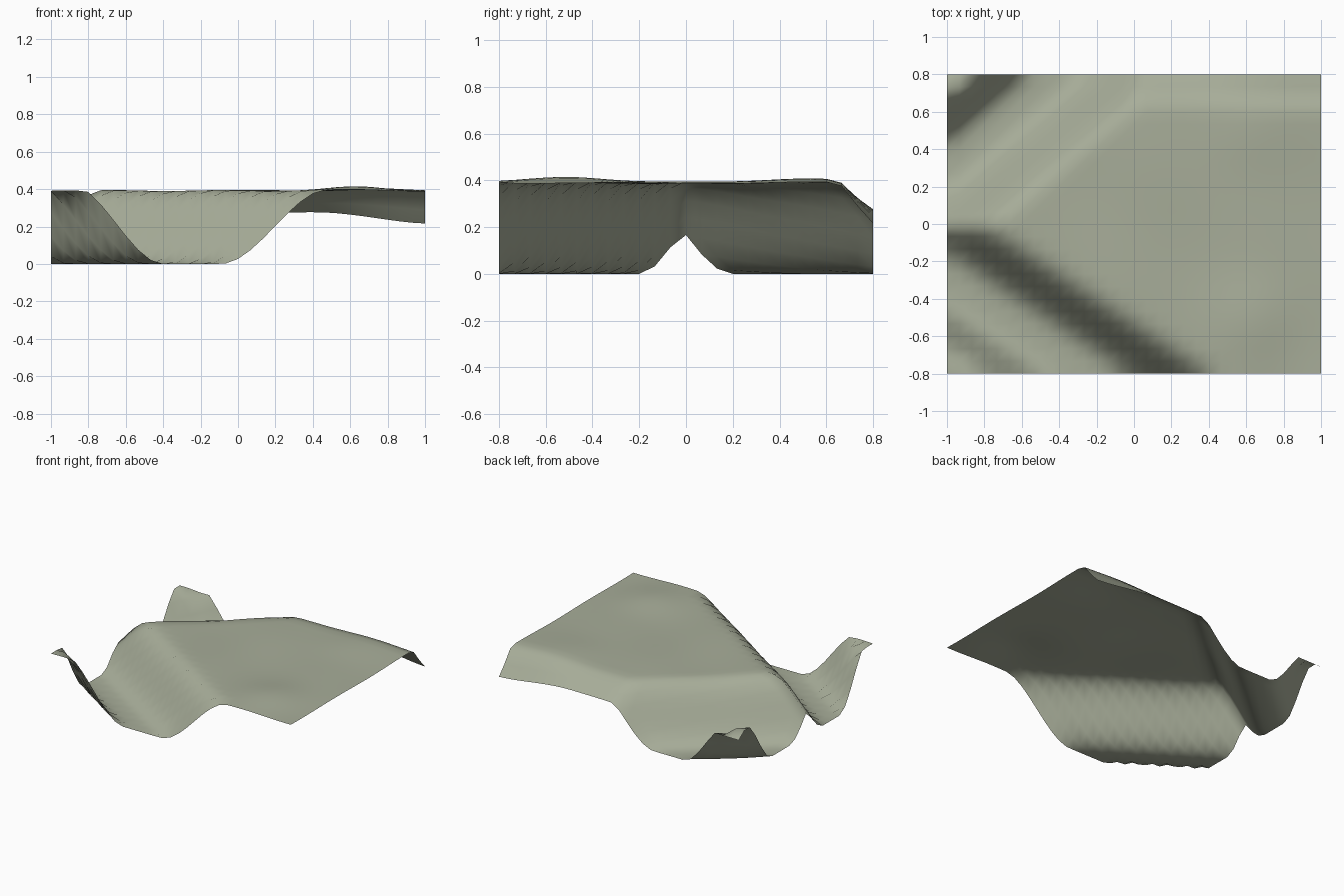
import bpy, bmesh, math

cube = bpy.data.objects.get("Cube")
if cube:
    bpy.data.objects.remove(cube, do_unlink=True)

WIDTH, DEPTH, CELL = 2.0, 1.6, 1 / 15
PLATEAU = 0.39


def ramp(v, start, end):
    """Smooth climb from 0 to 1 between start and end."""
    t = min(max((v - start) / (end - start), 0), 1)
    return t * t * (3 - 2 * t)


def bump(x, y, cx, cy, size):
    return math.exp(-((x - cx) ** 2 + (y - cy) ** 2) / size ** 2)


def height(x, y):
    # Slanted coordinates across the two channels
    p = x + (y + 0.8) / 0.66
    q = x - (y - 0.8) / 0.85

    # Gently uneven plateau
    top = PLATEAU + 0.005 * math.sin(7 * x + 3 * y) * math.sin(5 * y - 2 * x)
    top += 0.025 * bump(x, y, 0.65, -0.5, 0.22) + 0.02 * bump(x, y, 0.6, 0.5, 0.25)

    # Front channel with its far bank, and back channel with its corner bank
    front = top * ramp(p, -0.09, 0.47) + 0.43 * ramp(-p, 0.4, 0.9)
    back = top * ramp(q, -0.29, 0.22) + 0.34 * ramp(-q, 0.54, 0.9)

    # Rounded drop along the back edge
    drop = 0.12 + 0.06 * ramp(x, 0.4, 1)
    lip = top - drop * ramp(y, 0.63, 0.82)
    return max(min(front, back, lip), 0)


# Terrain sheet
bm = bmesh.new()
nx, ny = round(WIDTH / CELL), round(DEPTH / CELL)
rows = []
for j in range(ny + 1):
    y = j * CELL - DEPTH / 2
    xs = [i * CELL - WIDTH / 2 for i in range(nx + 1)]
    rows.append([bm.verts.new((x, y, height(x, y))) for x in xs])
for low, high in zip(rows, rows[1:]):
    for i in range(nx):
        bm.faces.new((low[i], low[i + 1], high[i + 1], high[i])).smooth = True

mesh = bpy.data.meshes.new("terrain")
bm.to_mesh(mesh)
bm.free()
terrain = bpy.data.objects.new("terrain", mesh)
bpy.context.collection.objects.link(terrain)

# Sage green ground colour
sage = bpy.data.materials.new("sage_green")
sage.use_nodes = True
color = (0.39, 0.42, 0.32, 1)
sage.diffuse_color = color
sage.node_tree.nodes["Principled BSDF"].inputs["Base Color"].default_value = color
mesh.materials.append(sage)
